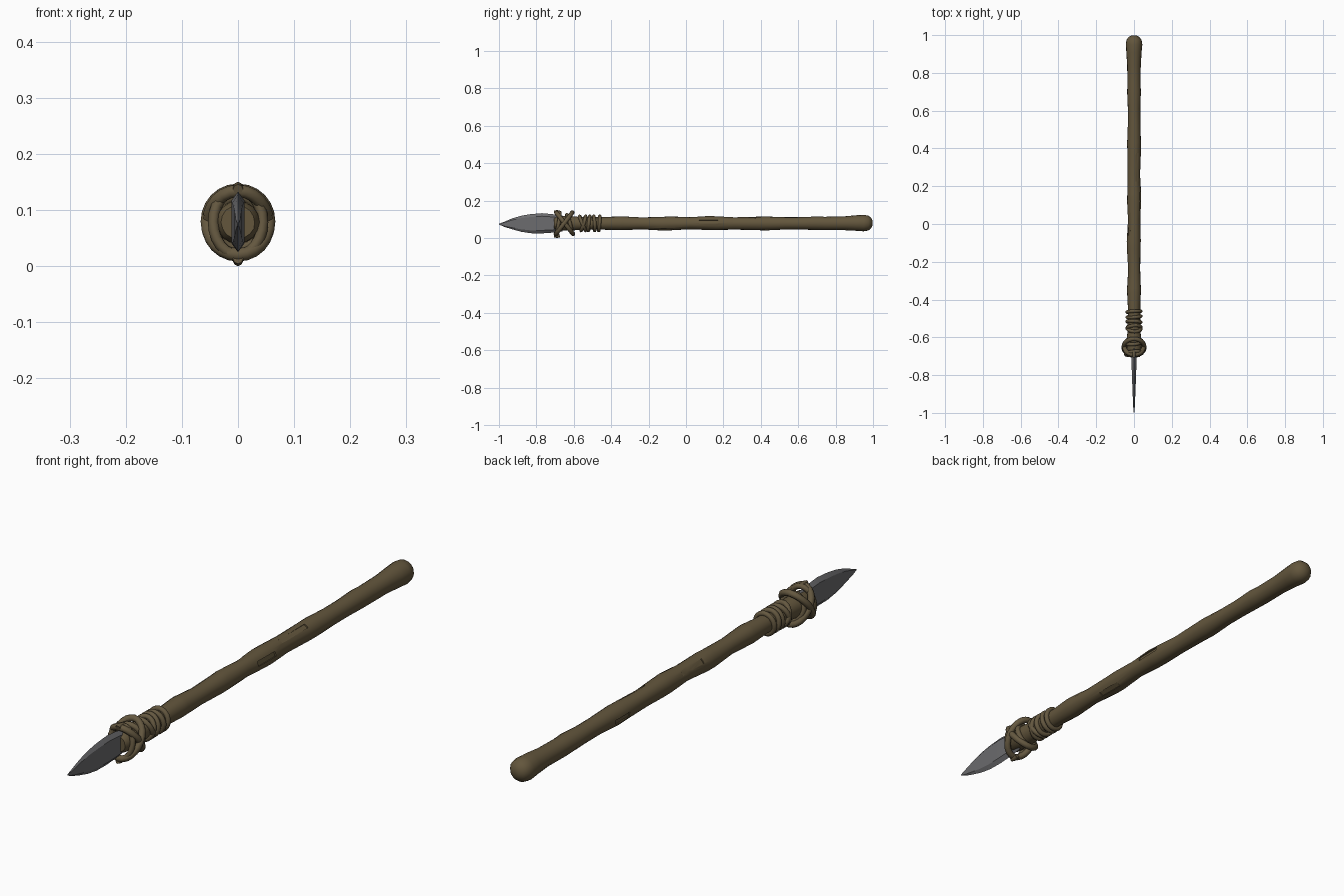
import bpy, bmesh, math, random
from mathutils import Vector

if "Cube" in bpy.data.objects:
    bpy.data.objects.remove(bpy.data.objects["Cube"])

random.seed(4)
CZ = 0.078  # height of the shaft axis


def material(name, rgb):
    m = bpy.data.materials.new(name)
    m.diffuse_color = (*rgb, 1)
    m.use_nodes = True
    m.node_tree.nodes["Principled BSDF"].inputs["Base Color"].default_value = m.diffuse_color
    return m


WOOD = material("brown wood", (0.125, 0.093, 0.046))
CORD = material("brown cord", (0.128, 0.097, 0.051))
STONE = material("grey stone", (0.15, 0.15, 0.157))


def loft(name, rings, mat, angle=40):
    """Skin a list of equal-length closed rings and cap both ends."""
    bm = bmesh.new()
    rows = [[bm.verts.new(p) for p in r] for r in rings]
    n = len(rows[0])
    for a, b in zip(rows, rows[1:]):
        for i in range(n):
            j = (i + 1) % n
            bm.faces.new((a[i], a[j], b[j], b[i]))
    bm.faces.new(rows[0])
    bm.faces.new(rows[-1])
    bmesh.ops.recalc_face_normals(bm, faces=bm.faces)
    me = bpy.data.meshes.new(name)
    bm.to_mesh(me)
    bm.free()
    me.materials.append(mat)
    ob = bpy.data.objects.new(name, me)
    bpy.context.collection.objects.link(ob)
    bpy.ops.object.select_all(action='DESELECT')
    ob.select_set(True)
    bpy.context.view_layer.objects.active = ob
    if angle:
        bpy.ops.object.shade_smooth_by_angle(angle=math.radians(angle))
    return ob


# knotted shaft: (y, radius, x drift, z drift)
profile = [(-0.705, .030, 0, 0), (-0.69, .038, 0, 0), (-0.62, .039, 0, 0),
           (-0.56, .034, 0, 0), (-0.44, .033, 0, 0), (-0.36, .037, 0, .001),
           (-0.34, .037, 0, .001), (-0.24, .032, .001, 0), (-0.13, .036, -.001, -.001),
           (-0.09, .037, -.001, 0), (0.02, .032, .001, .001), (0.12, .037, .001, .002),
           (0.16, .037, .001, .001), (0.26, .033, -.001, 0), (0.38, .036, 0, 0),
           (0.43, .037, 0, 0), (0.53, .033, .001, 0), (0.61, .033, 0, 0),
           (0.70, .036, 0, .001), (0.74, .035, 0, 0), (0.84, .036, 0, .001),
           (0.91, .041, 0, .002), (0.95, .044, 0, .002), (0.975, .040, 0, .002),
           (0.99, .028, 0, .002), (0.998, .012, 0, .002)]
SIDES = 16
rings = []
for y, r, dx, dz in profile:
    ring = []
    for i in range(SIDES):
        a = 2 * math.pi * i / SIDES
        rr = r * random.uniform(0.98, 1.02)
        ring.append((dx + rr * math.cos(a), y, CZ + dz + rr * math.sin(a)))
    rings.append(ring)
shaft = loft("shaft", rings, WOOD, 0)

# shallow carved nicks in the shaft: (y, angle round the shaft, length)
for y, deg, length in [(0.12, 15, .10), (0.30, 60, .15), (0.0, 140, .12),
                       (0.42, 190, .08), (-0.12, 300, .10)]:
    a = math.radians(deg)
    bpy.ops.mesh.primitive_cube_add(
        size=1, location=(.039 * math.cos(a), y, CZ + .039 * math.sin(a)),
        rotation=(0, -a, 0))
    cut = bpy.context.object
    cut.name = "nick_cutter"
    cut.scale = (.016, length, .018)
    cut.hide_render = True
    bpy.context.view_layer.update()
    mod = shaft.modifiers.new("nick", 'BOOLEAN')
    mod.operation = 'DIFFERENCE'
    mod.object = cut
    bpy.context.view_layer.objects.active = shaft
    bpy.ops.object.modifier_apply(modifier=mod.name)
    bpy.data.objects.remove(cut)
bpy.ops.object.select_all(action='DESELECT')
shaft.select_set(True)
bpy.context.view_layer.objects.active = shaft
bpy.ops.object.shade_smooth_by_angle(angle=math.radians(35))

# leaf-shaped stone blade, bevelled towards its edge: (y, half height, half thickness, z)
blade = [(-1.0, .002, .001, .074), (-0.97, .014, .004, .074), (-0.93, .029, .006, .075),
         (-0.88, .043, .008, .076), (-0.83, .051, .010, .077), (-0.77, .054, .012, .078),
         (-0.72, .050, .012, .078), (-0.66, .042, .012, .078)]
rings = []
for y, h, t, z in blade:
    z += random.uniform(-.001, .001)
    rings.append([(0, y, z + h), (t, y, z + .7 * h), (t, y, z - .7 * h),
                  (0, y, z - h), (-t, y, z - .7 * h), (-t, y, z + .7 * h)])
loft("blade", rings, STONE, 20)


def cord(name, points, r, cyclic=True):
    """A round cord along a smooth path."""
    cu = bpy.data.curves.new(name, 'CURVE')
    cu.dimensions = '3D'
    cu.bevel_depth = r
    cu.bevel_resolution = 2
    cu.use_fill_caps = True
    sp = cu.splines.new('POLY')
    sp.points.add(len(points) - 1)
    for p, co in zip(sp.points, points):
        p.co = (*co, 1)
    sp.use_cyclic_u = cyclic
    cu.materials.append(CORD)
    ob = bpy.data.objects.new(name, cu)
    bpy.context.collection.objects.link(ob)
    bpy.ops.object.select_all(action='DESELECT')
    ob.select_set(True)
    bpy.context.view_layer.objects.active = ob
    bpy.ops.object.convert(target='MESH')


def loop(y, rx, rz, tilt_z=0, tilt_x=0, n=24):
    pts = []
    for i in range(n):
        a = 2 * math.pi * i / n
        c, s = math.cos(a), math.sin(a)
        pts.append((rx * c, y + tilt_z * s + tilt_x * c, CZ + rz * s))
    return pts


# tight wraps behind the head
for i, (y, tz, tx) in enumerate([(-.464, .003, .002), (-.491, -.003, .003),
                                 (-.518, .004, -.002), (-.549, .012, .003),
                                 (-.553, -.016, -.002)]):
    cord(f"wrap_{i}", loop(y, .036, .038, tz, tx), .0095)

# crossed lashings round the blade socket
cord("lashing_cross_a", loop(-.652, .055, .058, .044), .012)
cord("lashing_cross_b", loop(-.648, .052, .056, -.044), .012)
cord("lashing_front", loop(-.685, .044, .058, .010, .004), .010)
cord("lashing_back", loop(-.625, .042, .046, -.012, .005), .010)

# short ties over the crossings, above and below
for side in (1, -1):
    z = 0.075 + side * 0.066
    cord("tie", [(0, -.705, z - side * .004), (0, -.69, z), (0, -.675, z - side * .004)],
         .009, False)
